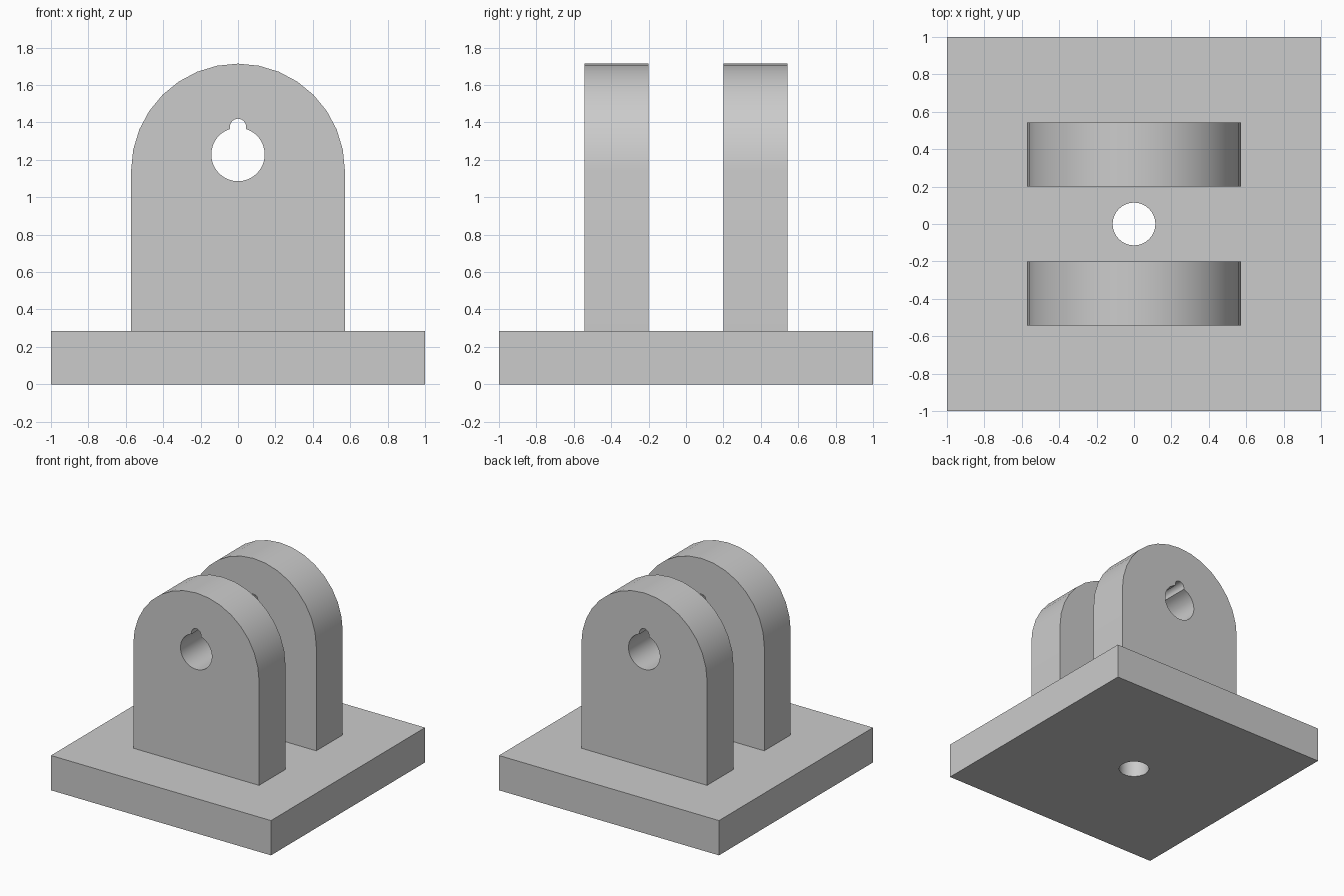
import bpy, bmesh
from math import sin, cos, asin, pi, radians
from mathutils import Matrix

cube = bpy.data.objects.get("Cube")
if cube:
    bpy.data.objects.remove(cube, do_unlink=True)

steel = bpy.data.materials.new("plain grey")
steel.use_nodes = True
GREY = (0.6, 0.6, 0.6, 1)
steel.diffuse_color = GREY
steel.node_tree.nodes["Principled BSDF"].inputs["Base Color"].default_value = GREY

MM = 2 / 70  # the base is a 70 mm square


def arc(cx, cy, r, start, end, steps):
    """Points along an arc, both ends included."""
    angles = [start + (end - start) * i / steps for i in range(steps + 1)]
    return [(cx + r * cos(a), cy + r * sin(a)) for a in angles]


def pierced_plate(name, outline, hole, thickness, matrix):
    """Fill an outline around a hole, then extrude it into a solid plate."""
    bm = bmesh.new()
    for loop in (outline, hole):
        verts = [bm.verts.new((x, y, 0)) for x, y in loop]
        for a, b in zip(verts, verts[1:] + verts[:1]):
            bm.edges.new((a, b))
    bmesh.ops.triangle_fill(bm, edges=bm.edges[:], use_beauty=True)
    extruded = bmesh.ops.extrude_face_region(bm, geom=bm.faces[:], use_keep_orig=True)
    top = [g for g in extruded["geom"] if isinstance(g, bmesh.types.BMVert)]
    bmesh.ops.translate(bm, verts=top, vec=(0, 0, thickness))
    bm.transform(matrix @ Matrix.Scale(MM, 4))
    bmesh.ops.recalc_face_normals(bm, faces=bm.faces[:])
    mesh = bpy.data.meshes.new(name)
    bm.to_mesh(mesh)
    bm.free()
    mesh.materials.append(steel)
    obj = bpy.data.objects.new(name, mesh)
    bpy.context.collection.objects.link(obj)
    bpy.ops.object.select_all(action="DESELECT")
    obj.select_set(True)
    bpy.context.view_layer.objects.active = obj
    bpy.ops.object.shade_smooth_by_angle(angle=radians(30))
    return obj


# Square base with a central bolt hole
square = [(-35, -35), (35, -35), (35, 35), (-35, 35)]
bolt_hole = arc(0, 0, 4, 0, 2 * pi, 32)[:-1]
pierced_plate("base", square, bolt_hole, 10, Matrix())

# Round-topped lug with a keyed pin hole
lug_outline = [(-20, 10), (20, 10)] + arc(0, 40, 20, 0, pi, 16)
pin_z, pin_r, key_r = 43, 5, 1.5
gap = asin(key_r / pin_r)
pin_hole = (arc(0, pin_z, pin_r, pi / 2 + gap, 5 * pi / 2 - gap, 30)
            + arc(0, pin_z + 5.2, key_r, 0, pi, 12))
upright = Matrix.Rotation(pi / 2, 4, "X")
for name, front_y in (("front_lug", -19), ("back_lug", 7)):
    place = Matrix.Translation((0, (front_y + 12) * MM, 0))
    pierced_plate(name, lug_outline, pin_hole, 12, place @ upright)
